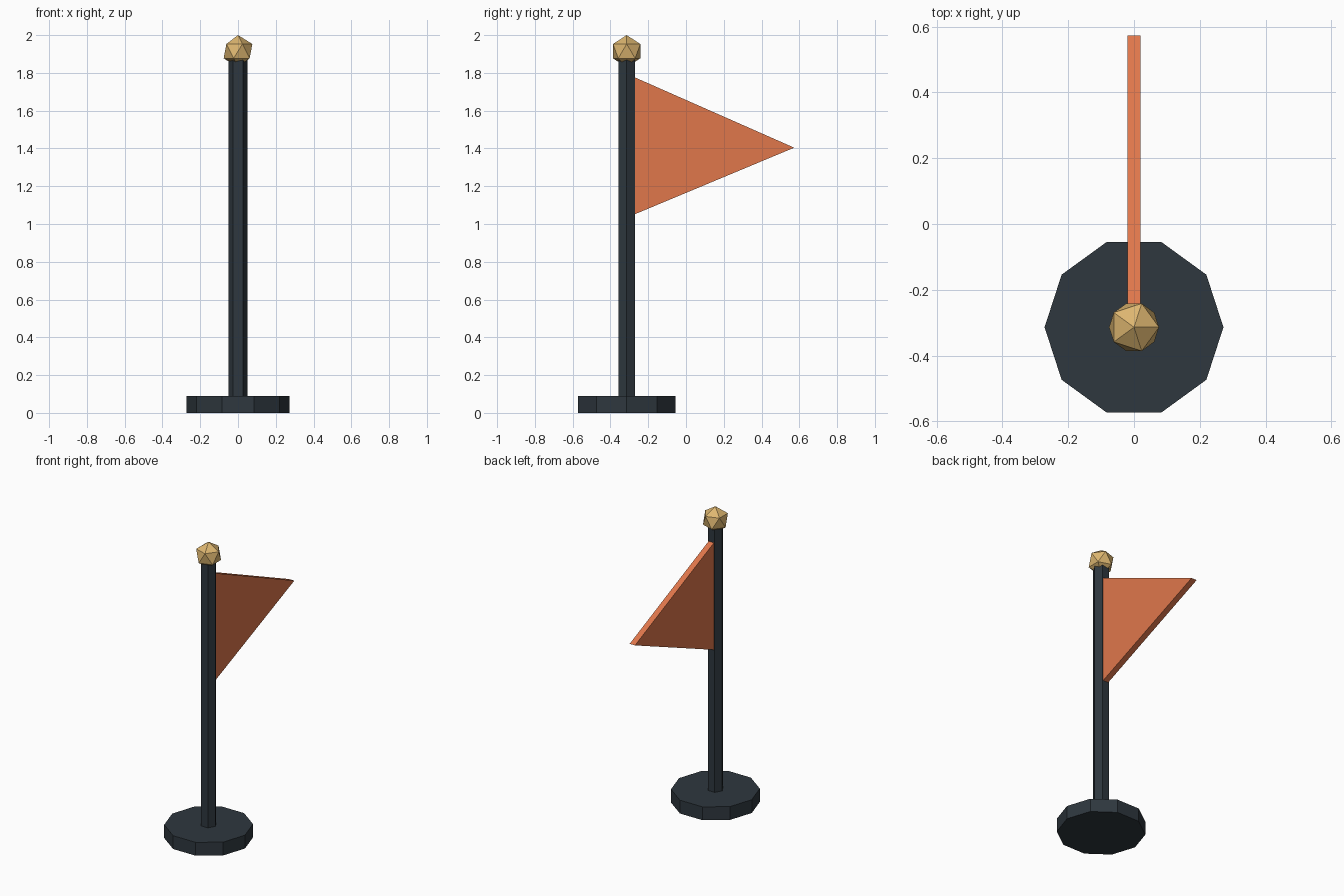
import bpy, bmesh, math
from mathutils import Matrix

if "Cube" in bpy.data.objects:
    bpy.data.objects.remove(bpy.data.objects["Cube"])

POLE_Y = -0.314


def material(name, rgb):
    """Flat colour from 0-255 sRGB values, stored as linear."""
    m = bpy.data.materials.new(name)
    lin = [((c / 255 + 0.055) / 1.055) ** 2.4 for c in rgb]
    m.diffuse_color = (*lin, 1)
    m.use_nodes = True
    m.node_tree.nodes["Principled BSDF"].inputs["Base Color"].default_value = m.diffuse_color
    return m


dark = material("dark slate", (46, 55, 62))
orange = material("orange cloth", (224, 119, 75))
gold = material("pale gold", (221, 182, 112))


def finish(bm, name, mat):
    bmesh.ops.recalc_face_normals(bm, faces=bm.faces)
    mesh = bpy.data.meshes.new(name)
    bm.to_mesh(mesh)
    bm.free()
    mesh.materials.append(mat)
    obj = bpy.data.objects.new(name, mesh)
    bpy.context.collection.objects.link(obj)
    return obj


def prism(name, points, depth, mat):
    """Extrude a closed planar outline along the depth vector."""
    bm = bmesh.new()
    face = bm.faces.new([bm.verts.new(p) for p in points])
    ext = bmesh.ops.extrude_face_region(bm, geom=[face], use_keep_orig=True)
    moved = [v for v in ext["geom"] if isinstance(v, bmesh.types.BMVert)]
    bmesh.ops.translate(bm, verts=moved, vec=depth)
    return finish(bm, name, mat)


def polygon(sides, radius, z):
    """Regular outline around the pole axis, first corner on +x."""
    step = math.tau / sides
    return [(radius * math.cos(i * step), POLE_Y + radius * math.sin(i * step), z)
            for i in range(sides)]


# Ten-sided base disc and six-sided pole
prism("base", polygon(10, 0.272, 0), (0, 0, 0.09), dark)
prism("pole", polygon(6, 0.051, 0.05), (0, 0, 1.82), dark)

# Triangular pennant behind the pole
prism("pennant",
      [(-0.02, -0.275, 1.778), (-0.02, -0.275, 1.05), (-0.02, 0.573, 1.404)],
      (0.04, 0, 0), orange)

# Faceted ball on top
bm = bmesh.new()
bmesh.ops.create_icosphere(bm, subdivisions=1, radius=0.085,
                           matrix=Matrix.Translation((0, POLE_Y, 1.915)))
finish(bm, "finial", gold)
